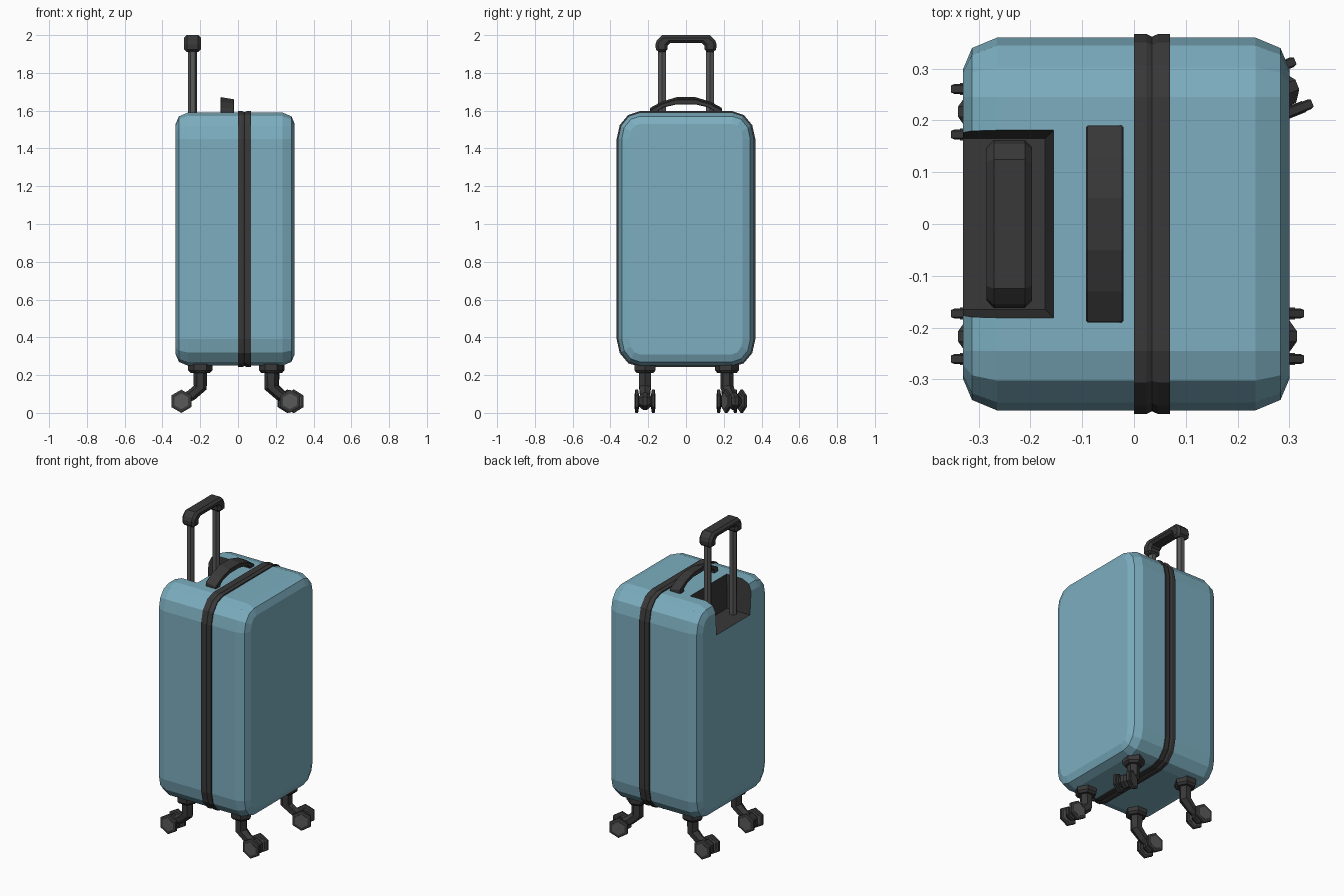
import bpy, bmesh, math
from math import cos, sin, pi
from mathutils import Matrix, Vector

if "Cube" in bpy.data.objects:
    bpy.data.objects.remove(bpy.data.objects["Cube"])


def material(name, rgb):
    m = bpy.data.materials.new(name)
    m.diffuse_color = (*rgb, 1)
    m.use_nodes = True
    m.node_tree.nodes["Principled BSDF"].inputs["Base Color"].default_value = m.diffuse_color
    return m


SHELL = material("shell_blue", (0.20, 0.42, 0.52))
DARK = material("dark_plastic", (0.04, 0.04, 0.04))
METAL = material("grey_metal", (0.10, 0.10, 0.10))


def loft(name, rings, mat, caps=True, closed=False):
    """Skin a series of equal-length point rings."""
    bm = bmesh.new()
    loops = [[bm.verts.new(p) for p in r] for r in rings]
    n = len(loops[0])
    for a, b in zip(loops, loops[1:]):
        for i in range(n):
            j = (i + 1) % n
            bm.faces.new((a[i], a[j], b[j], b[i]))
    if caps:
        bm.faces.new(loops[0])
        bm.faces.new(loops[-1])
    bmesh.ops.recalc_face_normals(bm, faces=bm.faces)
    me = bpy.data.meshes.new(name)
    bm.to_mesh(me)
    bm.free()
    ob = bpy.data.objects.new(name, me)
    me.materials.append(mat)
    bpy.context.collection.objects.link(ob)
    return ob


def section(x, inset):
    """Rounded rectangle of the case at depth x, shrunk by inset."""
    ry, rz = 0.115 - inset, 0.14 - inset
    pts = []
    for k, (sy, sz) in enumerate(((1, 1), (-1, 1), (-1, -1), (1, -1))):
        for s in range(4):
            a = k * pi / 2 + s * pi / 6
            pts.append((x, sy * 0.245 + ry * cos(a), 0.92 + sz * 0.53 + rz * sin(a)))
    return pts


def hexagon(center, u, v, r):
    """Hexagon with a corner pointing along u."""
    c, u, v = Vector(center), Vector(u), Vector(v)
    return [c + r * (cos(i * pi / 3) * u + sin(i * pi / 3) * v) for i in range(6)]


def lathe_hex(name, axis_profile, x, z, mat):
    """Hexagonal lathe around a y-parallel axis; profile holds (y, radius)."""
    return loft(name, [hexagon((x, y, z), (0, 0, 1), (1, 0, 0), r) for y, r in axis_profile], mat)


def plate(name, outline, x0, x1, mat, bevel, shear=0):
    """Extrude a y-z outline along x, with bevelled edges."""
    ob = loft(name, [[(x0, y, z) for y, z in outline],
                     [(x1, y, z + shear) for y, z in outline]], mat)
    if bevel:
        m = ob.modifiers.new("edges", 'BEVEL')
        m.width, m.segments, m.limit_method, m.angle_limit = bevel, 1, 'ANGLE', math.radians(50)
    return ob


# Case shell
shell = loft("case_shell", [section(x, d) for x, d in (
    (-0.33, 0.06), (-0.313, 0.02), (-0.265, 0), (0.235, 0), (0.283, 0.02), (0.30, 0.06))], SHELL)
shell.data.materials.append(DARK)

# Recess for the trolley handle, cut into the top back edge
cutter = loft("recess_cutter", [
    [(-0.5, -hy, z), (x, -hy, z), (x, hy, z), (-0.5, hy, z)]
    for z, x, hy in ((1.385, -0.172, 0.165), (1.40, -0.17, 0.167), (1.60, -0.155, 0.182), (1.75, -0.155, 0.182))], SHELL)
cutter.data.materials.append(DARK)
for f in cutter.data.polygons:
    f.material_index = 1
cut = shell.modifiers.new("recess", 'BOOLEAN')
cut.operation, cut.object, cut.solver = 'DIFFERENCE', cutter, 'EXACT'
bpy.context.view_layer.objects.active = shell
bpy.ops.object.modifier_apply(modifier=cut.name)
bpy.data.objects.remove(cutter)

# Zip band around the case
loft("zip_band", [section(x, d) for x, d in (
    (0.0, 0.004), (0.0, -0.007), (0.024, -0.007), (0.035, -0.002),
    (0.046, -0.007), (0.07, -0.007), (0.07, 0.004))], DARK, caps=False)

# Trolley handle: two posts and a U-shaped grip
for side in (-1, 1):
    loft("trolley_post", [hexagon((-0.24, side * 0.127, z), (1, 0, 0), (0, 1, 0), 0.0235)
                          for z in (1.38, 1.93)], METAL)
half = [(0.098, 1.91), (0.158, 1.91), (0.162, 1.95), (0.155, 1.972), (0.125, 2.0)]
inner = [(0.085, 1.957), (0.098, 1.945)]
grip = half + [(-y, z) for y, z in half[::-1]] + [(-y, z) for y, z in inner[::-1]] + inner
plate("trolley_grip", grip, -0.285, -0.197, DARK, 0.014)

# Arched carry handle on top
outer = [(0.19, 1.585), (0.19, 1.615), (0.13, 1.648), (0.05, 1.672)]
under = [(0.05, 1.645), (0.12, 1.628), (0.15, 1.607), (0.15, 1.585)]
arch = outer + [(-y, z) for y, z in outer[::-1]] + [(-y, z) for y, z in under[::-1]] + under
plate("carry_handle", arch, -0.093, -0.02, DARK, 0.003, shear=-0.012)


# Casters, built trailing along +x and then turned about the pivot
def caster(px, py, angle):
    z = 0.0615
    parts = [
        loft("caster_mount", [hexagon((0, 0, h), (1, 0, 0), (0, 1, 0), r)
                              for h, r in ((0.262, 0.064), (0.225, 0.064), (0.212, 0.052))], DARK),
        loft("caster_arm", [hexagon(c, u, (0, 1, 0), r) for c, u, r in (
            ((0, 0, 0.22), (1, 0, 0), 0.036), ((0, 0, 0.135), (0.95, 0, 0.3), 0.036),
            ((0.045, 0, 0.095), (0.5, 0, 0.86), 0.03), ((0.10, 0, 0.065), (0.5, 0, 0.86), 0.026))], DARK),
        lathe_hex("caster_hub", ((-0.032, 0.028), (-0.01, 0.046), (0.01, 0.046), (0.032, 0.028)), 0.10, z, DARK),
        lathe_hex("caster_axle", ((-0.045, 0.018), (0.045, 0.018)), 0.10, z, METAL),
    ]
    for s in (-1, 1):
        y = s * 0.044
        parts.append(lathe_hex("caster_wheel", ((y - 0.01, 0.053), (y - 0.007, z), (y + 0.007, z), (y + 0.01, 0.053)),
                               0.10, z, DARK))
        parts.append(lathe_hex("wheel_cap", ((y - 0.0115, 0.042), (y + 0.0115, 0.042)), 0.10, z, METAL))
    m = Matrix.Translation((px, py, 0)) @ Matrix.Rotation(math.radians(angle), 4, 'Z')
    for p in parts:
        p.data.transform(m)


for px, py, angle in ((-0.20, -0.217, 180), (-0.20, 0.217, 180), (0.175, -0.217, 0), (0.186, 0.217, 22)):
    caster(px, py, angle)
